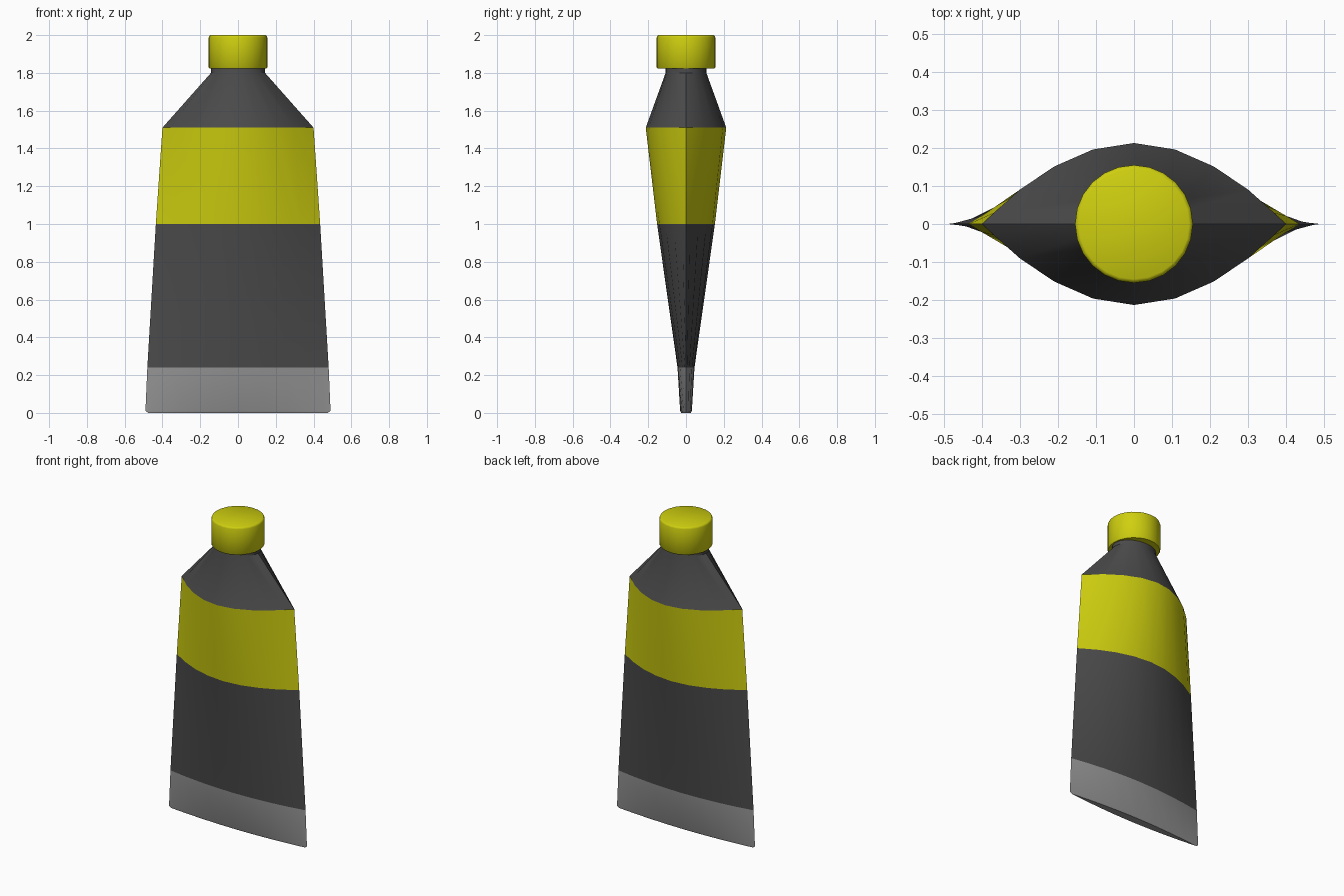
import bpy, bmesh, math

if "Cube" in bpy.data.objects:
    bpy.data.objects.remove(bpy.data.objects["Cube"])


def material(name, color):
    m = bpy.data.materials.new(name)
    m.diffuse_color = (*color, 1)
    m.use_nodes = True
    m.node_tree.nodes["Principled BSDF"].inputs["Base Color"].default_value = m.diffuse_color
    return m


YELLOW = material("yellow", (0.62, 0.62, 0.005))
DARK = material("charcoal", (0.07, 0.07, 0.07))
GREY = material("crimp_grey", (0.30, 0.30, 0.30))

# Quarter of the pointed lens cross-section, as fractions of the half sizes
QUARTER = [(0, 1), (.27, .92), (.525, .71), (.75, .425), (.92, .14), (1, 0)]
N = len(QUARTER) - 1


def ring(hx, hy, z, roundness=0):
    """Closed 20-point ring, blended from lens (0) to ellipse (1)."""
    q = []
    for i, (x, y) in enumerate(QUARTER):
        a = i / N * math.pi / 2
        q.append((x + (math.sin(a) - x) * roundness, y + (math.cos(a) - y) * roundness))
    half = q + [(x, -y) for x, y in q[-2::-1]]
    full = half + [(-x, y) for x, y in half[-2:0:-1]]
    return [(x * hx, y * hy, z) for x, y in full]


def finish(name, bm, mats, angle):
    bmesh.ops.recalc_face_normals(bm, faces=bm.faces)
    me = bpy.data.meshes.new(name)
    bm.to_mesh(me)
    bm.free()
    for m in mats:
        me.materials.append(m)
    ob = bpy.data.objects.new(name, me)
    bpy.context.collection.objects.link(ob)
    bpy.ops.object.select_all(action='DESELECT')
    ob.select_set(True)
    bpy.context.view_layer.objects.active = ob
    bpy.ops.object.shade_smooth_by_angle(angle=math.radians(angle))
    return ob


def loft(name, rings, mats, bands, angle):
    """Skin the rings; bands gives the material slot of each strip."""
    bm = bmesh.new()
    loops = [[bm.verts.new(p) for p in r] for r in rings]
    for lo, hi, slot in zip(loops, loops[1:], bands):
        for i in range(len(lo)):
            j = (i + 1) % len(lo)
            bm.faces.new((lo[i], lo[j], hi[j], hi[i])).material_index = slot
    bm.faces.new(loops[0]).material_index = bands[0]
    bm.faces.new(loops[-1]).material_index = bands[-1]
    return finish(name, bm, mats, angle)


# Squeezable tube: crimp, lower body, coloured band, shoulder, neck
loft("tube_body", [
    ring(.475, .026, 0),
    ring(.49, .031, .01),
    ring(.48, .045, .24),
    ring(.435, .153, 1.0),
    ring(.40, .213, 1.51),
    ring(.143, .108, 1.80, 1),
    ring(.143, .108, 1.84, 1),
], [GREY, DARK, YELLOW], [0, 0, 1, 2, 1, 1], 24)

# Screw cap with a softly rounded top rim
S = 24
cap = [[(r * math.cos(2 * math.pi * i / S), r * math.sin(2 * math.pi * i / S), z)
        for i in range(S)]
       for r, z in [(.150, 1.822), (.155, 1.828), (.155, 1.988), (.152, 1.996), (.145, 2.0)]]
loft("cap", cap, [YELLOW], [0] * 4, 40)
